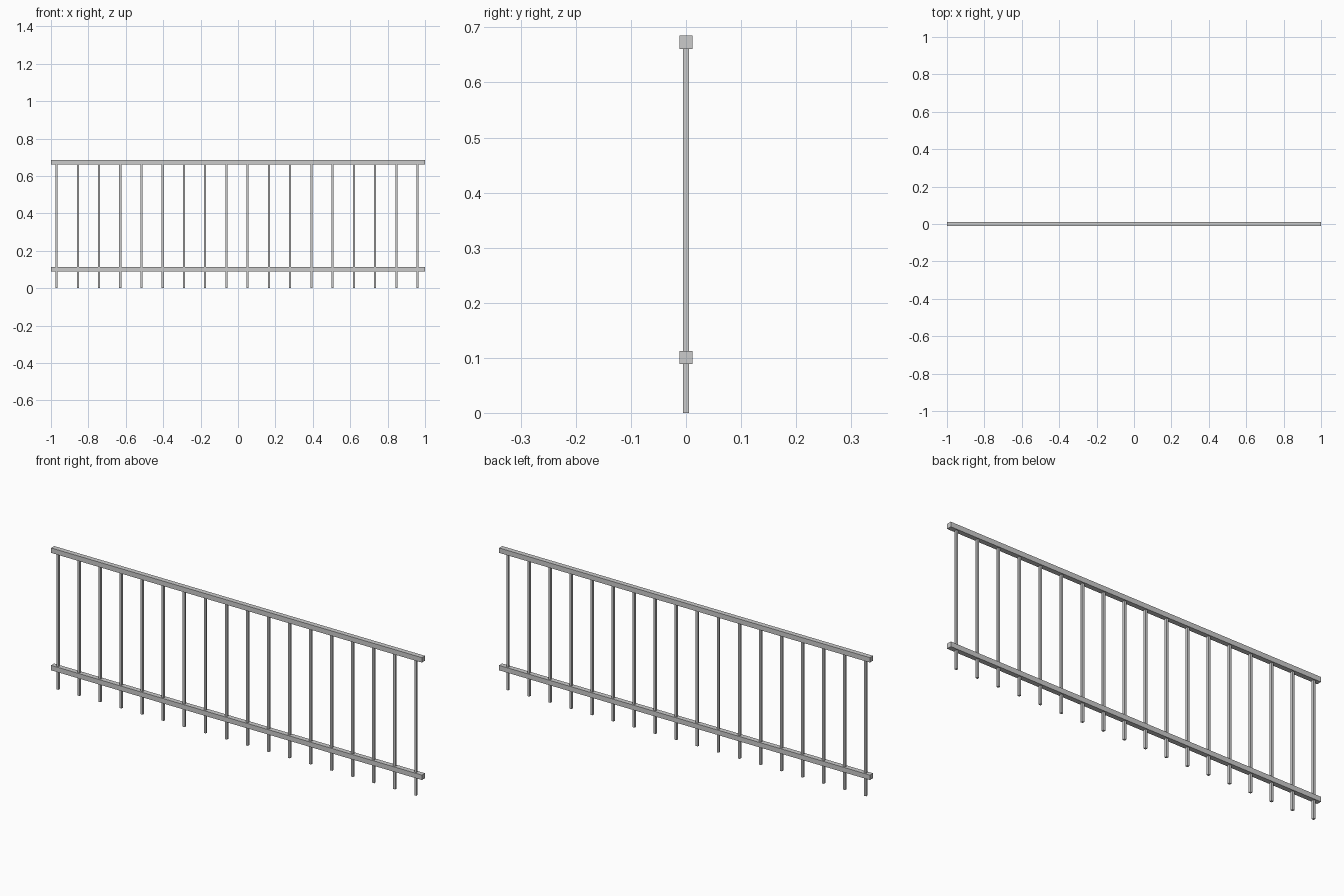
import bpy

if "Cube" in bpy.data.objects:
    bpy.data.objects.remove(bpy.data.objects["Cube"])

RAIL = 0.024        # square rail section
BAR = 0.011         # square baluster section
COUNT = 18
FIRST_X, LAST_X = -0.97, 0.96


def box(name, center, size):
    bpy.ops.mesh.primitive_cube_add(size=1, location=center)
    obj = bpy.context.object
    obj.name = name
    obj.scale = size
    bpy.ops.object.transform_apply(location=False, rotation=False, scale=True)
    return obj


# Horizontal rails
box("top_rail", (0, 0, 0.673), (2, RAIL, RAIL))
box("bottom_rail", (0, 0, 0.1005), (2, RAIL, RAIL))

# Evenly spaced balusters, standing on the ground and meeting the top rail
height = 0.673 - RAIL / 2
for i in range(COUNT):
    x = FIRST_X + (LAST_X - FIRST_X) * i / (COUNT - 1)
    box(f"baluster_{i + 1:02d}", (x, 0, height / 2), (BAR, BAR, height))
